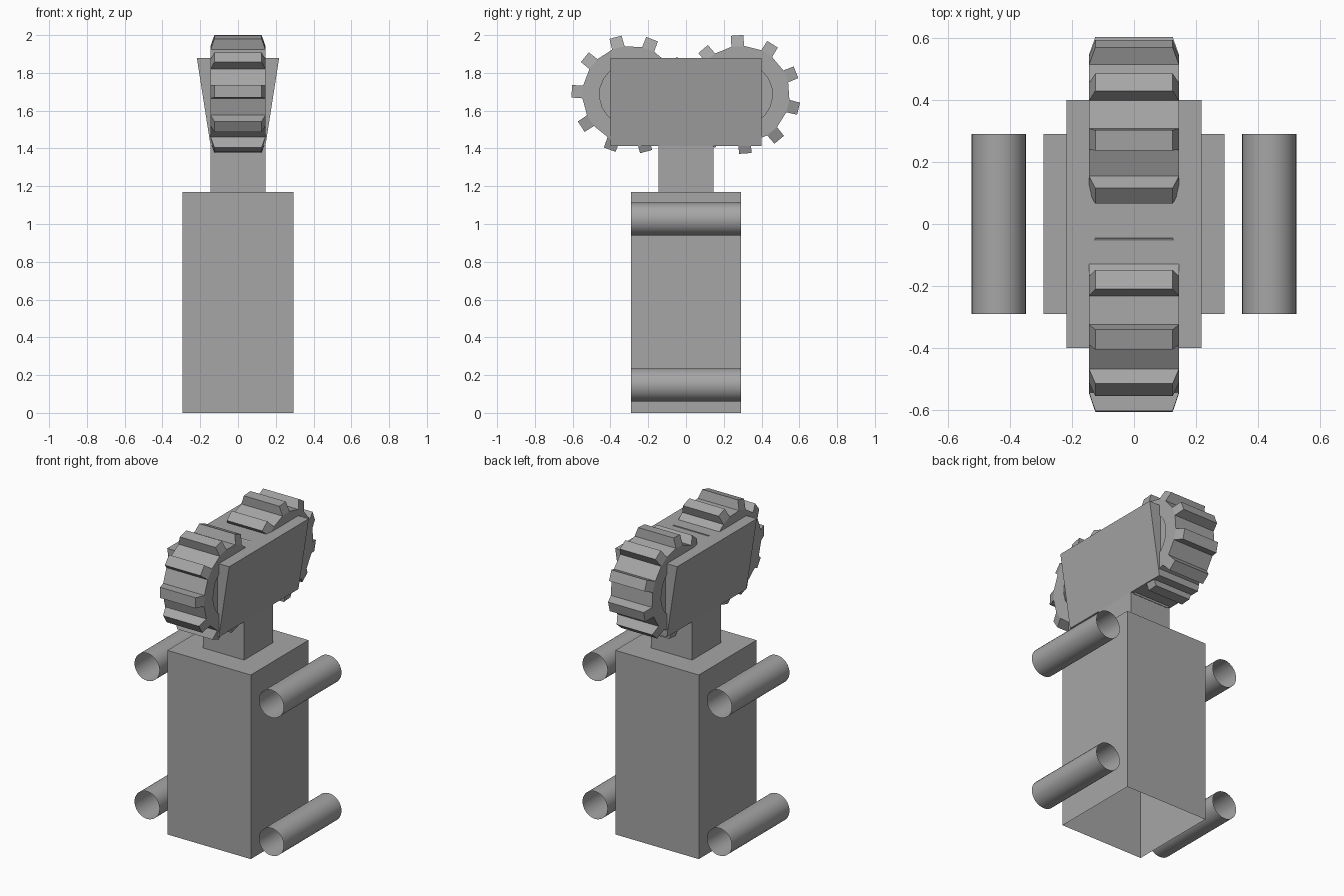
import bpy
import bmesh
from math import sin, cos, pi, radians

cube = bpy.data.objects.get("Cube")
if cube:
    bpy.data.objects.remove(cube, do_unlink=True)

GREY = (0.38, 0.38, 0.38, 1)
grey = bpy.data.materials.new("plain grey")
grey.use_nodes = True
grey.diffuse_color = GREY
grey.node_tree.nodes["Principled BSDF"].inputs["Base Color"].default_value = GREY


def finish(name, bm, smooth=False):
    bmesh.ops.recalc_face_normals(bm, faces=bm.faces[:])
    mesh = bpy.data.meshes.new(name)
    bm.to_mesh(mesh)
    bm.free()
    mesh.materials.append(grey)
    for poly in mesh.polygons:
        poly.use_smooth = smooth
    obj = bpy.data.objects.new(name, mesh)
    bpy.context.collection.objects.link(obj)
    return obj


def block(name, half_bottom, half_top, half_depth, z0, z1, open_bottom=False):
    """Box whose width can change from bottom to top."""
    bm = bmesh.new()
    rings = []
    for hx, z in ((half_bottom, z0), (half_top, z1)):
        rings.append([bm.verts.new((sx * hx, sy * half_depth, z))
                      for sx, sy in ((-1, -1), (1, -1), (1, 1), (-1, 1))])
    low, high = rings
    for i in range(4):
        j = (i + 1) % 4
        bm.faces.new((low[i], low[j], high[j], high[i]))
    bm.faces.new(high)
    if not open_bottom:
        bm.faces.new(low)
    return finish(name, bm)


def tube(name, x, z, radius=0.0875, half_length=0.29, sides=32):
    """Thin open-ended tube lying front to back."""
    bm = bmesh.new()
    rings = [[bm.verts.new((x + radius * cos(2 * pi * i / sides), y,
                            z + radius * sin(2 * pi * i / sides)))
              for i in range(sides)] for y in (-half_length, half_length)]
    for i in range(sides):
        j = (i + 1) % sides
        bm.faces.new((rings[0][i], rings[0][j], rings[1][j], rings[1][i]))
    return finish(name, bm, smooth=True)


def gear(name, cy, cz, phase, teeth=10):
    """Cog with its axle along x; teeth are bevelled towards their ends."""
    root, tip, hub = 0.257, 0.315, 0.166
    wide, narrow, recess = 0.145, 0.125, 0.137
    bm = bmesh.new()

    def ring(x, r, half_angle):
        verts = []
        for k in range(teeth):
            for s in (-1, 1):
                a = radians(phase + 360 / teeth * k + s * half_angle)
                verts.append(bm.verts.new((x, cy + r * cos(a), cz + r * sin(a))))
        return verts

    roots = [ring(s * wide, root, 7.6) for s in (-1, 1)]
    tips = [ring(s * narrow, tip, 6) for s in (-1, 1)]
    n = 2 * teeth
    for i in range(n):
        j = (i + 1) % n
        if i % 2:
            # valley between two teeth
            bm.faces.new((roots[0][i], roots[0][j], roots[1][j], roots[1][i]))
        else:
            # tooth crest and its two ends
            bm.faces.new((tips[0][i], tips[0][j], tips[1][j], tips[1][i]))
            for r, t in zip(roots, tips):
                bm.faces.new((r[i], r[j], t[j], t[i]))
        # tooth flank
        bm.faces.new((roots[0][i], tips[0][i], tips[1][i], roots[1][i]))
    # side plates with a shallow recessed hub
    for s, r in zip((-1, 1), roots):
        rim = ring(s * wide, hub, 9)
        floor = ring(s * recess, hub, 9)
        for i in range(n):
            j = (i + 1) % n
            bm.faces.new((r[i], r[j], rim[j], rim[i]))
            bm.faces.new((rim[i], rim[j], floor[j], floor[i]))
        bm.faces.new(floor)
    return finish(name, bm)


# Pillar, neck and flared head
block("body", 0.293, 0.293, 0.29, 0, 1.17, open_bottom=True)
block("neck", 0.145, 0.145, 0.145, 1.17, 1.42)
block("head", 0.145, 0.218, 0.4, 1.413, 1.88)

# Cogs set into the head
gear("front_gear", -0.292, 1.686, 177)
gear("back_gear", 0.292, 1.686, 22)

# Four side tubes
for side, x in (("right", -0.437), ("left", 0.437)):
    for level, z in (("lower", 0.148), ("upper", 1.026)):
        tube(f"{level}_{side}_tube", x, z)
